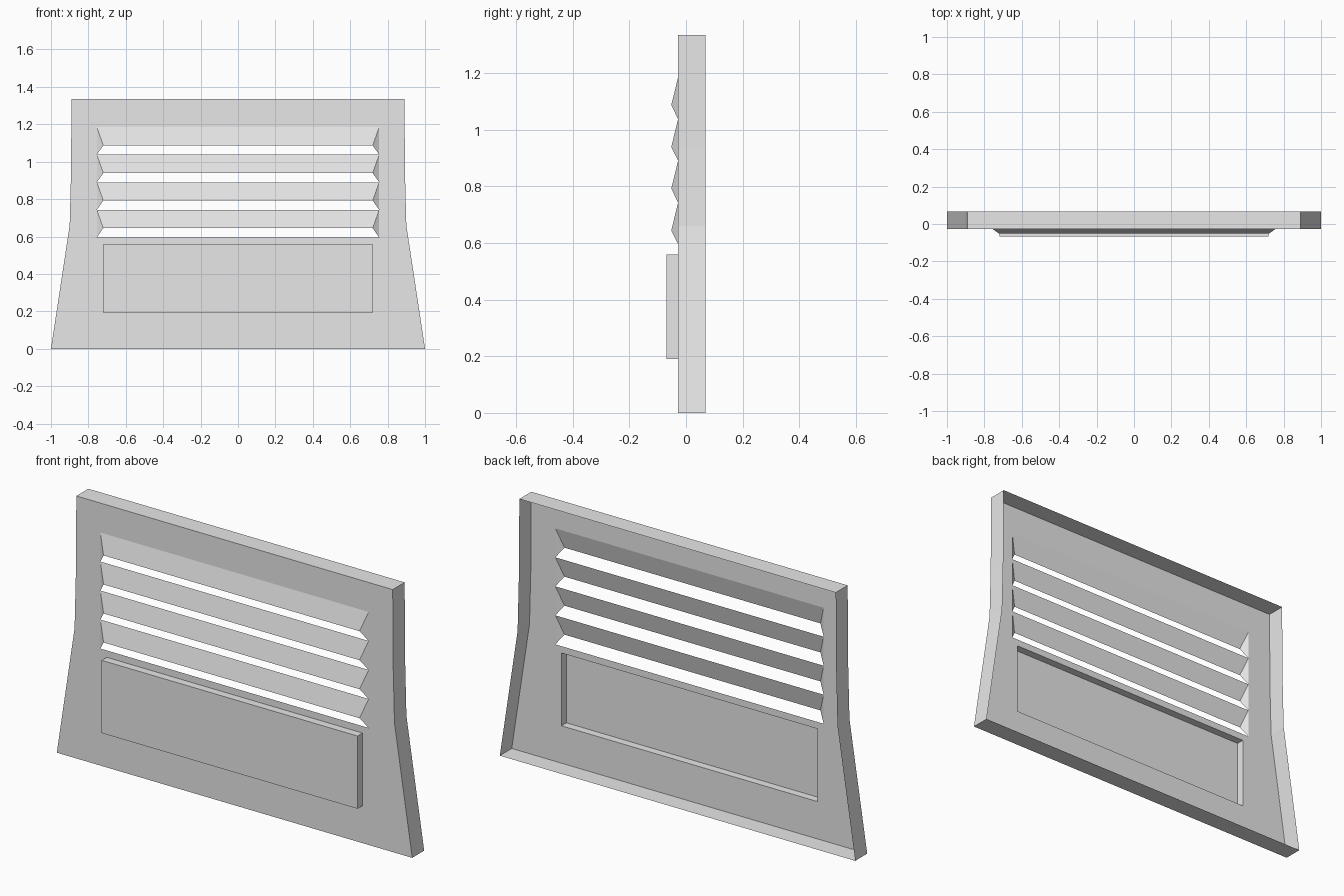
import bpy
import bmesh
from mathutils import Vector

cube = bpy.data.objects.get("Cube")
if cube:
    bpy.data.objects.remove(cube, do_unlink=True)

grey = bpy.data.materials.new("light grey")
grey.use_nodes = True
grey.diffuse_color = (0.8, 0.8, 0.8, 1)
grey.node_tree.nodes["Principled BSDF"].inputs["Base Color"].default_value = (0.8, 0.8, 0.8, 1)

# Main dimensions
FRONT, BACK, LIP, RAISED = -0.028, 0.068, -0.052, -0.068
TOP = 1.335
SIDE = [(1.0, 0.0), (0.9, 0.66), (0.893, 0.93), (0.89, TOP)]
VENT_X, LIP_X = 0.755, 0.72
VENT_LOW, VENT_HIGH, LOUVERS = 0.595, 1.185, 4
PANEL_X, PANEL_LOW, PANEL_HIGH = 0.72, 0.19, 0.56
PITCH = (VENT_HIGH - VENT_LOW) / LOUVERS


def add_face(bm, points, outward):
    """Add one face whose normal points along outward."""
    face = bm.faces.new([bm.verts.new(p) for p in points])
    face.normal_update()
    if face.normal.dot(Vector(outward)) < 0:
        face.normal_flip()


def add_pair(bm, points, outward):
    """Add a face and its mirror image in x."""
    for s in (1, -1):
        add_face(bm, [(s * x, y, z) for x, y, z in points],
                 (s * outward[0], outward[1], outward[2]))


def plate(bm, x0, x1, z0, z1, y):
    add_face(bm, [(x0, y, z0), (x1, y, z0), (x1, y, z1), (x0, y, z1)], (0, -1, 0))


def finish(name, bm):
    bmesh.ops.remove_doubles(bm, verts=bm.verts, dist=0.0001)
    mesh = bpy.data.meshes.new(name)
    bm.to_mesh(mesh)
    bm.free()
    mesh.materials.append(grey)
    obj = bpy.data.objects.new(name, mesh)
    bpy.context.collection.objects.link(obj)


# Front sheet with openings for the vents and the raised panel
bm = bmesh.new()
levels = [TOP] + [VENT_HIGH - i * PITCH for i in range(LOUVERS + 1)]
levels += [PANEL_HIGH, PANEL_LOW, 0]
add_pair(bm, [(x, FRONT, z) for x, z in SIDE] + [(VENT_X, FRONT, z) for z in levels], (0, -1, 0))
columns = [-VENT_X, -PANEL_X, PANEL_X, VENT_X]
for a, b in zip(columns, columns[1:]):
    for low, high in ((0, PANEL_LOW), (PANEL_HIGH, VENT_LOW), (VENT_HIGH, TOP)):
        plate(bm, a, b, low, high, FRONT)
    if a * b > 0:
        plate(bm, a, b, PANEL_LOW, PANEL_HIGH, FRONT)
bmesh.ops.remove_doubles(bm, verts=bm.verts, dist=0.0001)
bmesh.ops.dissolve_limit(bm, angle_limit=0.01, verts=bm.verts, edges=bm.edges)
finish("front_sheet", bm)

# Rim folded backwards around the whole outline
bm = bmesh.new()
for (xa, za), (xb, zb) in zip(SIDE, SIDE[1:]):
    add_pair(bm, [(xa, FRONT, za), (xa, BACK, za), (xb, BACK, zb), (xb, FRONT, zb)], (1, 0, 0))
for (x, z), up in ((SIDE[0], -1), (SIDE[-1], 1)):
    add_face(bm, [(-x, FRONT, z), (x, FRONT, z), (x, BACK, z), (-x, BACK, z)], (0, 0, up))
finish("folded_rim", bm)

# Louvers: sloping blade with a closed triangle at each end, open underneath
for i in range(LOUVERS):
    bm = bmesh.new()
    high = VENT_HIGH - i * PITCH
    low, lip = high - PITCH, high - 0.098
    add_face(bm, [(-VENT_X, FRONT, high), (VENT_X, FRONT, high),
                  (LIP_X, LIP, lip), (-LIP_X, LIP, lip)], (0, -1, 0))
    add_pair(bm, [(VENT_X, FRONT, high), (LIP_X, LIP, lip), (VENT_X, FRONT, low)], (1, -1, 0))
    finish(f"louver_{i + 1}", bm)

# Raised panel, hollow at the back
bm = bmesh.new()
plate(bm, -PANEL_X, PANEL_X, PANEL_LOW, PANEL_HIGH, RAISED)
add_pair(bm, [(PANEL_X, FRONT, PANEL_LOW), (PANEL_X, RAISED, PANEL_LOW),
              (PANEL_X, RAISED, PANEL_HIGH), (PANEL_X, FRONT, PANEL_HIGH)], (1, 0, 0))
for z, up in ((PANEL_LOW, -1), (PANEL_HIGH, 1)):
    add_face(bm, [(-PANEL_X, FRONT, z), (PANEL_X, FRONT, z),
                  (PANEL_X, RAISED, z), (-PANEL_X, RAISED, z)], (0, 0, up))
finish("raised_panel", bm)
